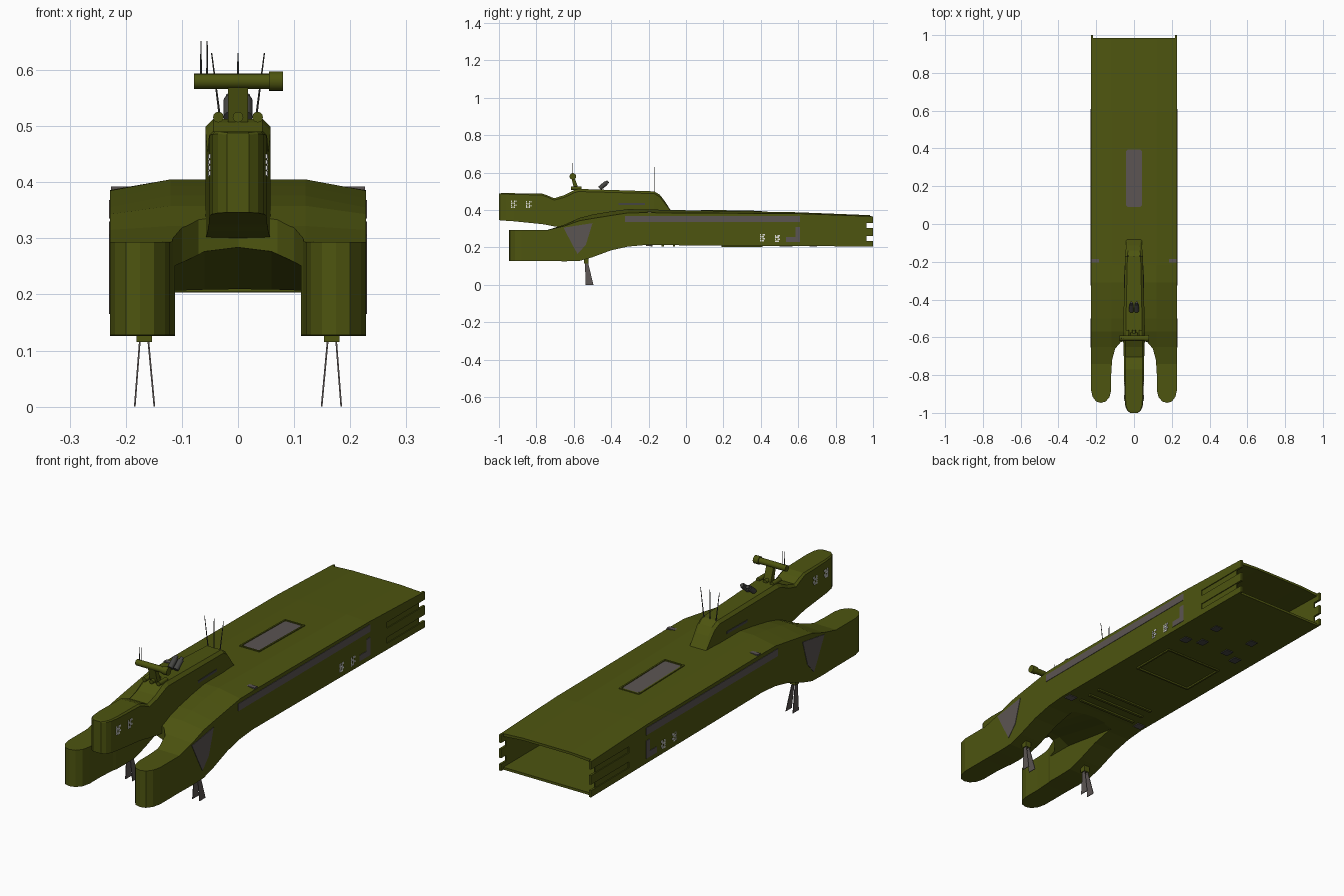
import bpy, bmesh, math
from mathutils import Vector

if "Cube" in bpy.data.objects:
    bpy.data.objects.remove(bpy.data.objects["Cube"])


def material(name, rgb):
    m = bpy.data.materials.new(name)
    m.diffuse_color = (*rgb, 1)
    m.use_nodes = True
    m.node_tree.nodes["Principled BSDF"].inputs["Base Color"].default_value = m.diffuse_color
    return m


GREEN = material("olive_green", (0.075, 0.09, 0.005))
GREY = material("warm_grey", (0.105, 0.09, 0.085))
DARK = material("dark_grey", (0.06, 0.06, 0.055))
WHITE = material("marking_white", (0.75, 0.75, 0.72))


def loft(name, sections, mat):
    """Skin equal-length point rings and cap both ends."""
    bm = bmesh.new()
    rings = [[bm.verts.new(p) for p in s] for s in sections]
    n = len(rings[0])
    for a, b in zip(rings, rings[1:]):
        for i in range(n):
            j = (i + 1) % n
            bm.faces.new((a[i], a[j], b[j], b[i]))
    bm.faces.new(rings[0])
    bm.faces.new(rings[-1])
    bmesh.ops.recalc_face_normals(bm, faces=bm.faces)
    me = bpy.data.meshes.new(name)
    bm.to_mesh(me)
    bm.free()
    me.materials.append(mat)
    ob = bpy.data.objects.new(name, me)
    bpy.context.collection.objects.link(ob)
    return ob


def box(name, x, y, z, mat):
    ring = lambda yy: [(x[0], yy, z[0]), (x[1], yy, z[0]), (x[1], yy, z[1]), (x[0], yy, z[1])]
    return loft(name, [ring(y[0]), ring(y[1])], mat)


def rod(name, a, b, r1, r2, mat, sides=12):
    a, b = Vector(a), Vector(b)
    q = (b - a).to_track_quat('Z', 'Y')
    ring = lambda c, r: [c + q @ Vector((r * math.cos(t), r * math.sin(t), 0))
                         for t in (2 * math.pi * i / sides for i in range(sides))]
    ob = loft(name, [ring(a, r1), ring(b, r2)], mat)
    bpy.context.view_layer.objects.active = ob
    ob.select_set(True)
    bpy.ops.object.shade_smooth_by_angle(angle=math.radians(40))
    ob.select_set(False)
    return ob


def side_plate(name, pts, x0, x1, mat):
    """Thin plate from a (y, z) outline, x0 and x1 being its two faces."""
    return loft(name, [[(x0, y, z) for y, z in pts], [(x1, y, z) for y, z in pts]], mat)


def rect(y0, y1, z0, z1):
    return [(y0, z0), (y1, z0), (y1, z1), (y0, z1)]


def cut(ob, tool, op='DIFFERENCE'):
    mod = ob.modifiers.new("cut", 'BOOLEAN')
    mod.operation, mod.object, mod.solver = op, tool, 'EXACT'
    bpy.context.view_layer.objects.active = ob
    bpy.ops.object.modifier_apply(modifier=mod.name)
    bpy.data.objects.remove(tool)


# Hull: stations of y, bottom, side edge height, roof height
E = 0.228
stations = [(-0.96, .128, .293, .293), (-0.74, .128, .293, .294), (-0.65, .126, .315, .322),
            (-0.57, .128, .343, .358), (-0.5, .148, .355, .376), (-0.4, .185, .371, .393),
            (-0.31, .205, .385, .405), (-0.22, .213, .386, .403), (0.6, .208, .381, .388),
            (1.0, .205, .366, .372)]
hull = loft("hull", [[(E, y, b), (E, y, e), (.12, y, c), (-.12, y, c), (-E, y, e), (-E, y, b)]
                     for y, b, e, c in stations], GREEN)

# Plan outline gives the two rounded prongs and the notch between them
half = [(.07, -.625), (.1, -.66), (.116, -.72), (.121, -.8), (.121, -.88), (.13, -.917),
        (.15, -.94), (.175, -.947), (.2, -.94), (.219, -.915), (.23, -.87), (.23, 1.01)]
plan = [(0, -.605)] + half + [(-x, y) for x, y in reversed(half)]
cut(hull, loft("plan", [[(x, y, 0) for x, y in plan], [(x, y, .6) for x, y in plan]], GREEN),
    'INTERSECT')


# Arched tunnel under the bow, ramping down toward the belly
def arch(y, s, m, p):
    return [(-.112, y, .02), (-.112, y, s), (-.06, y, m), (0, y, p), (.06, y, m), (.112, y, s), (.112, y, .02)]


cut(hull, loft("tunnel", [arch(-.76, .252, .281, .289), arch(-.58, .25, .275, .283),
                          arch(-.24, .2, .203, .205)], GREEN))

# Open stern bay, short roof and floor, notched and grooved side walls
bay = [[(-.218, y, .216), (.218, y, .216), (.218, y, t - .008), (.12, y, t), (-.12, y, t), (-.218, y, t - .008)]
       for y, t in ((-.05, .388), (1.1, .359))]
cut(hull, loft("bay", bay, GREEN))
cut(hull, box("stern_trim", (-.218, .218), (.985, 1.1), (0, 1), GREEN))
for z0, z1 in ((.235, .262), (.303, .33)):
    cut(hull, box("notch", (-.4, .4), (.965, 1.1), (z0, z1), GREEN))
    for s in (-1, 1):
        cut(hull, box("groove", sorted((s * .224, s * .3)), (.73, 1.1), (z0, z1), GREEN))

# Command pod: y, half width, bottom, top, chamfer
pod = [(-1.0, .02, .346, .488, .003), (-.988, .036, .345, .49, .004), (-.965, .046, .343, .49, .005),
       (-.92, .051, .34, .49, .006), (-.77, .052, .325, .488, .008), (-.74, .053, .32, .478, .009),
       (-.705, .054, .313, .463, .01), (-.65, .056, .305, .48, .012), (-.6, .058, .3, .506, .014),
       (-.575, .058, .3, .513, .014), (-.17, .047, .36, .5, .012), (-.14, .044, .38, .482, .012),
       (-.115, .042, .385, .45, .012), (-.08, .041, .388, .396, .004)]
loft("command_pod", [[(w, y, b), (w, y, t - c), (w - c, y, t), (c - w, y, t), (-w, y, t - c), (-w, y, b)]
                     for y, w, b, t, c in pod], GREEN)

# Parts mirrored on both sides
for s, side in ((1, "right"), (-1, "left")):
    X0, X1 = s * (E - .004), s * (E + .002)
    side_plate(f"long_stripe_{side}", rect(-.325, .61, .335, .368), X0, X1, GREY)
    side_plate(f"bow_patch_{side}", [(-.655, .306), (-.5, .33), (-.535, .215), (-.58, .165), (-.605, .21)],
               X0, X1, GREY)
    side_plate(f"corner_patch_{side}", [(.535, .23), (.61, .23), (.61, .31), (.585, .31), (.585, .257), (.535, .257)],
               X0, X1, GREY)
    # speckled white markings on hull and pod
    for y, z, x in ((.41, .253, E), (.49, .25, E), (-.92, .432, .051), (-.84, .43, .0515)):
        for i in range(4):
            for j in range(4):
                if (i * 3 + j * 2) % 4 != 1:
                    yy, zz = y + (i - 2) * .0075, z + (j - 2) * .01
                    side_plate(f"white_mark_{side}", rect(yy, yy + .006, zz, zz + .008),
                               s * (x - .003), s * (x + .002), WHITE)
    # slot along the tapered pod flank
    slot = rect(-.36, -.22, .426, .437)
    wid = lambda y: .058 - (y + .575) * .0272
    loft(f"pod_slot_{side}", [[(s * (wid(y) + d), y, z) for y, z in slot] for d in (-.004, .002)], DARK)
    # deck and belly marks
    box(f"deck_mark_{side}", sorted((s * .186, s * .226)), (-.205, -.185), (.385, .3925), GREY)
    box(f"belly_mark_{side}", sorted((s * .175, s * .215)), (-.215, -.18), (.209, .2145), GREY)
    for x, y in ((.07, .55), (.14, .52), (.1, .68)):
        box(f"belly_hatch_{side}", sorted((s * (x - .018), s * (x + .018))), (y - .02, y + .02),
            (.204, .21), DARK)
    # landing fins under each prong
    box(f"fin_mount_{side}", sorted((s * .153, s * .181)), (-.545, -.52), (.115, .15), GREEN)
    for top, bot in ((.161, .149), (.174, .184)):
        t = .0015
        loft(f"landing_fin_{side}",
             [[(s * (x - t), y0, z), (s * (x + t), y0, z), (s * (x + t), y1, z), (s * (x - t), y1, z)]
              for x, y0, y1, z in ((top, -.541, -.526, .13), (bot, -.536, -.495, 0))], GREY)

# Belly panel outline and cross ribs
for y in (.19, .40):
    box("belly_panel_edge", (-.145, .145), (y, y + .008), (.203, .213), GREEN)
for x in (-.145, .137):
    box("belly_panel_edge", (x, x + .008), (.19, .408), (.203, .213), GREEN)
for y in (-.19, -.13, -.07):
    box("belly_rib", (-.15, .15), (y, y + .012), (.205, .216), GREEN)


# Roof panel with a low rim, following the deck slope
def deck(y):
    return .403 - (y + .22) * .0183


def deck_plate(name, x0, x1, y0, y1, h, c, mat):
    pts = [(x0 + c, y0), (x1 - c, y0), (x1, y0 + c), (x1, y1 - c), (x1 - c, y1), (x0 + c, y1), (x0, y1 - c), (x0, y0 + c)]
    return loft(name, [[(x, y, deck(y) - .004) for x, y in pts], [(x, y, deck(y) + h) for x, y in pts]], mat)


deck_plate("roof_panel", -.042, .042, .09, .395, .0015, .01, GREY)
for x in (-.05, .043):
    deck_plate("roof_panel_rim", x, x + .007, .08, .405, .004, .001, GREEN)
for y in (.08, .398):
    deck_plate("roof_panel_rim", -.045, .045, y, y + .007, .004, .001, GREEN)

# Sensor tube on its leaning pedestal
loft("sensor_pedestal", [[(-.018, y0, z), (.018, y0, z), (.018, y1, z), (-.018, y1, z)]
                         for y0, y1, z in ((-.595, -.57, .5), (-.614, -.596, .575))], GREEN)
rod("sensor_tube", (-.078, -.605, .58), (.06, -.605, .58), .0135, .0135, GREEN, 16)
rod("sensor_tube_cap", (.055, -.605, .58), (.08, -.605, .58), .0175, .0175, GREEN, 16)
for x in (-.066, -.055):
    rod("tube_antenna", (x, -.605, .585), (x, -.605, .652), .0018, .001, DARK, 6)

# Three small front lamps and the twin roof guns
for x in (-.035, 0, .035):
    rod("front_lamp", (x, -.615, .516), (x, -.56, .516), .0095, .0095, GREEN)
for x in (-.014, .014):
    rod("roof_gun", (x, -.462, .516), (x, -.425, .546), .012, .012, DARK)
    rod("roof_gun_tip", (x, -.43, .542), (x, -.416, .553), .008, .008, DARK)

# Rear whip antennas
for x in (-1, 0, 1):
    rod("whip_antenna", (x * .029, -.17, .49), (x * .047, -.17, .63), .0025, .0012, DARK, 6)
